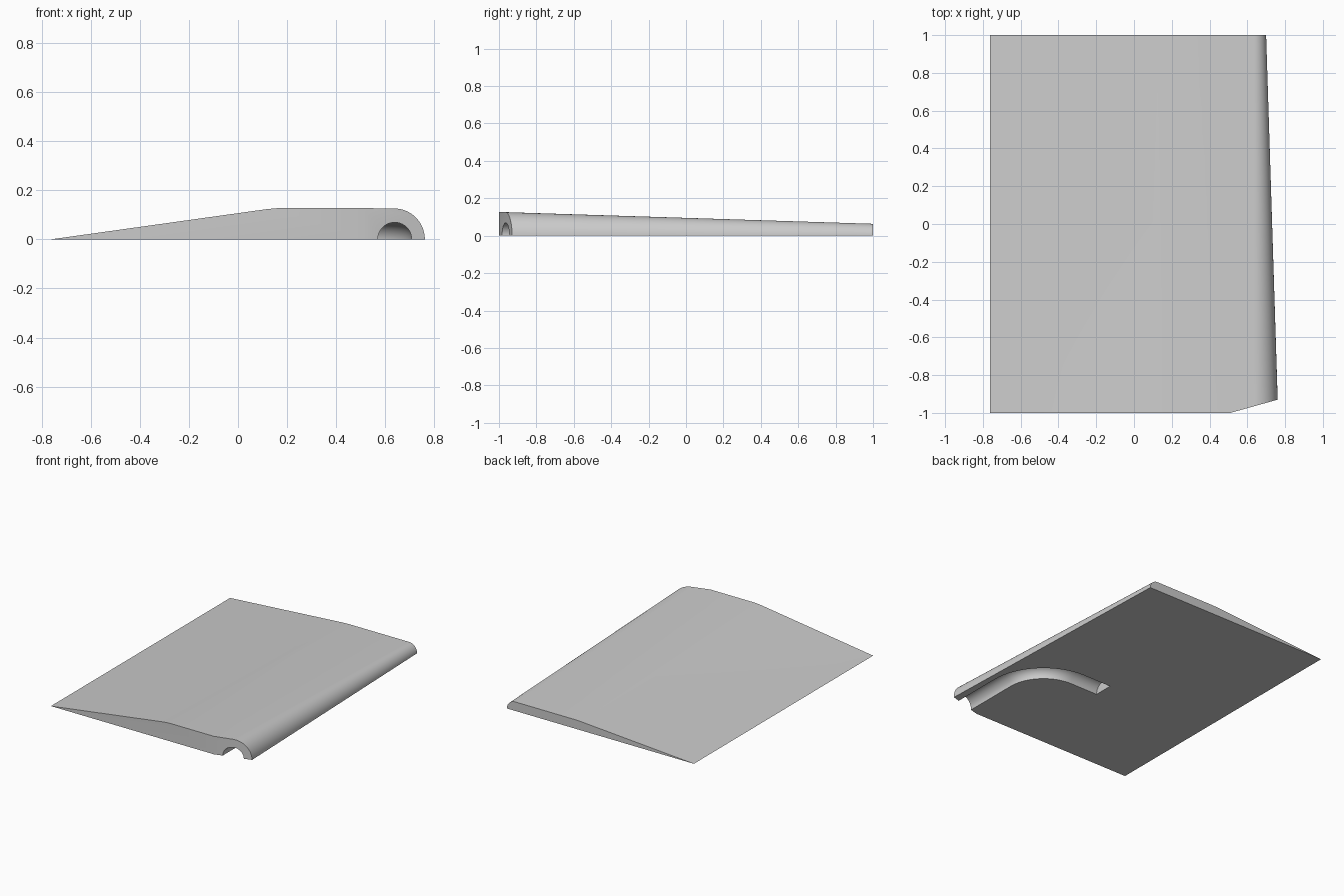
import bpy, bmesh, math
from mathutils import Vector

cube = bpy.data.objects.get("Cube")
if cube:
    bpy.data.objects.remove(cube)

HEIGHT, NOSE_X, TAIL_X = 0.127, 0.636, -0.762


def loft(bm, rings, cap=True):
    """Skin a list of closed point rings and cap both ends."""
    loops = [[bm.verts.new(p) for p in ring] for ring in rings]
    n = len(loops[0])
    for a, b in zip(loops, loops[1:]):
        for i in range(n):
            j = (i + 1) % n
            bm.faces.new((a[i], a[j], b[j], b[i]))
    bm.faces.new(loops[0][::-1])
    bm.faces.new(loops[-1])
    bmesh.ops.recalc_face_normals(bm, faces=bm.faces)


def make_object(name, bm):
    mesh = bpy.data.meshes.new(name)
    bm.to_mesh(mesh)
    bm.free()
    obj = bpy.data.objects.new(name, mesh)
    bpy.context.collection.objects.link(obj)
    return obj


def section(y):
    """Wedge section with a quarter-round nose, tapering to half height at the back."""
    s = 1 - 0.25 * (y + 1)
    r = HEIGHT * s
    pts = [(TAIL_X, 0), (0.1, 0.95 * r), (0.125, 0.975 * r), (0.16, r)]
    for i in range(17):
        a = math.pi / 2 * (1 - i / 16)
        pts.append((NOSE_X + r * math.cos(a), r * math.sin(a)))
    return [(x, y, z) for x, z in pts]


# Wing panel
bm = bmesh.new()
loft(bm, [section(-1 + i * 0.25) for i in range(9)])

# Slanted cut across the front corner of the nose
cut = bmesh.ops.bisect_plane(
    bm, geom=bm.verts[:] + bm.edges[:] + bm.faces[:], dist=1e-5,
    plane_co=(0.51, -1, 0), plane_no=Vector((0.07, -0.25, 0)).normalized(),
    clear_outer=True)
bmesh.ops.holes_fill(bm, edges=[e for e in bm.edges if e.is_boundary])
bmesh.ops.recalc_face_normals(bm, faces=bm.faces)
panel = make_object("wing_panel", bm)

# Curved groove along the underside: straight, quarter bend, straight
BEND, GROOVE_R = 0.35, 0.069
cx, cy = 0.638 - BEND, -0.58
path = [((0.638, -1.2), 0)]
for i in range(25):
    a = math.pi / 2 * i / 24
    path.append(((cx + BEND * math.cos(a), cy + BEND * math.sin(a)), a))
path.append(((0.07, cy + BEND), math.pi / 2))

rings = []
for (x, y), a in path:
    ring = []
    for k in range(48):
        t = math.tau * (k + 0.5) / 48
        w = GROOVE_R * math.cos(t)
        ring.append((x + w * math.cos(a), y + w * math.sin(a), GROOVE_R * math.sin(t)))
    rings.append(ring)
bm = bmesh.new()
loft(bm, rings)
cutter = make_object("groove_cutter", bm)
cutter.hide_render = True

# Carve the groove, then drop the cutter
bpy.context.view_layer.objects.active = panel
panel.select_set(True)
mod = panel.modifiers.new("groove", 'BOOLEAN')
mod.operation, mod.solver, mod.object = 'DIFFERENCE', 'EXACT', cutter
bpy.ops.object.modifier_apply(modifier=mod.name)
bpy.data.objects.remove(cutter)

# Plain grey finish
grey = bpy.data.materials.new("plain_grey")
grey.use_nodes = True
colour = (0.6, 0.6, 0.6, 1)
grey.diffuse_color = colour
grey.node_tree.nodes["Principled BSDF"].inputs["Base Color"].default_value = colour
panel.data.materials.clear()
panel.data.materials.append(grey)
bpy.ops.object.shade_smooth_by_angle(angle=math.radians(30))
